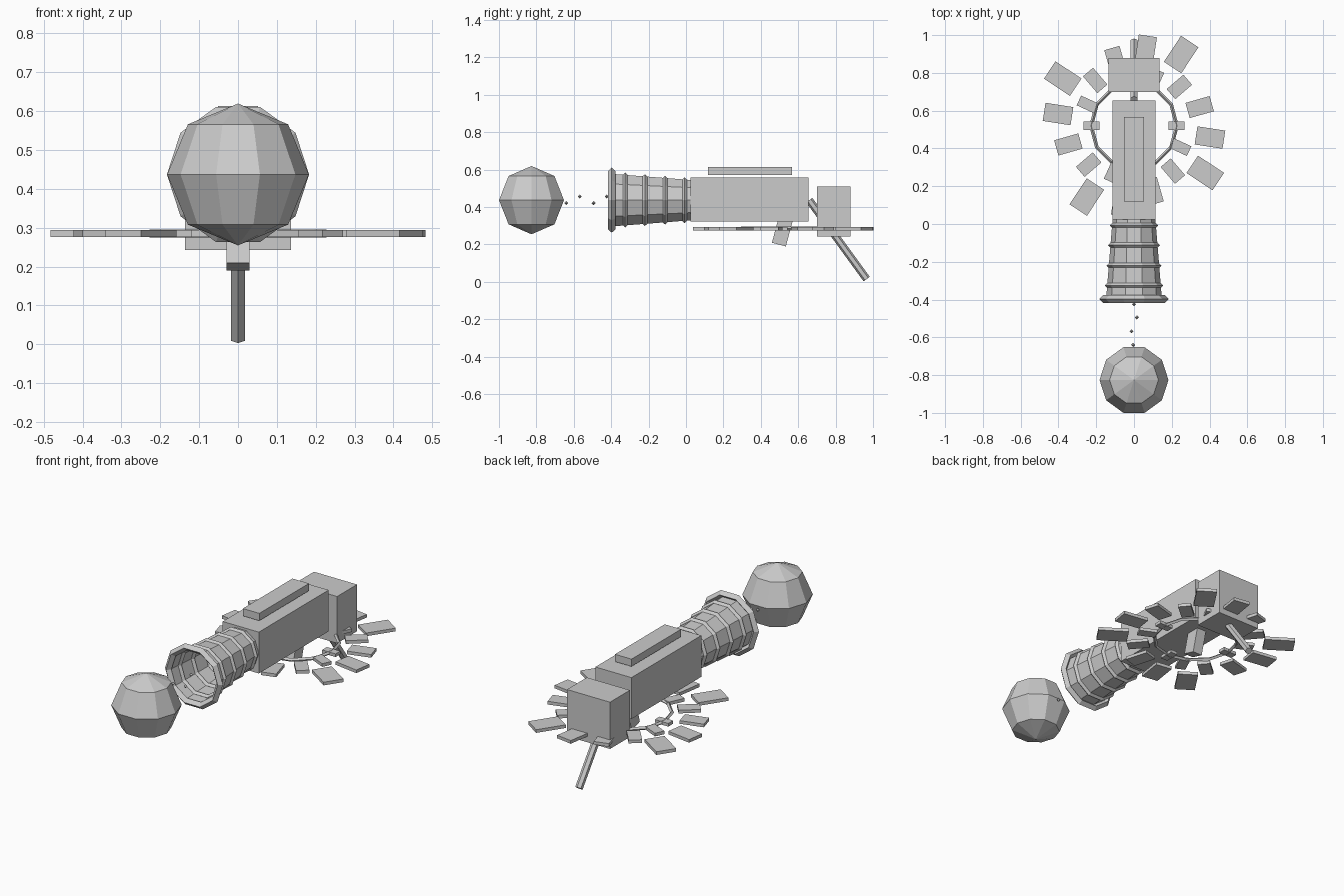
import bpy, bmesh, math
from mathutils import Matrix, Vector

if "Cube" in bpy.data.objects:
    bpy.data.objects.remove(bpy.data.objects["Cube"], do_unlink=True)

grey = bpy.data.materials.new("plain grey")
grey.use_nodes = True
grey.diffuse_color = (0.6, 0.6, 0.6, 1)
grey.node_tree.nodes["Principled BSDF"].inputs["Base Color"].default_value = (0.6, 0.6, 0.6, 1)

AXIS_Z = 0.437   # height of the barrel axis
DRUM_Y = 0.52    # centre of the plate fan
DRUM_Z = 0.285
ALONG_Y = Matrix.Rotation(math.pi / 2, 4, 'X')


def finish(bm, name, matrix):
    bmesh.ops.transform(bm, matrix=matrix, verts=bm.verts)
    bmesh.ops.recalc_face_normals(bm, faces=bm.faces)
    mesh = bpy.data.meshes.new(name)
    bm.to_mesh(mesh)
    bm.free()
    mesh.materials.append(grey)
    obj = bpy.data.objects.new(name, mesh)
    bpy.context.collection.objects.link(obj)
    return obj


def box(name, centre, size, rotation=Matrix()):
    bm = bmesh.new()
    bmesh.ops.create_cube(bm, size=1)
    return finish(bm, name, Matrix.Translation(centre) @ rotation @ Matrix.Diagonal((*size, 1)))


def lathe(name, profile, sides, matrix, closed=False, turn=0.0):
    """Spin (radius, height) points about local z, keeping flat facets."""
    bm = bmesh.new()
    rings = []
    for i in range(sides):
        a = turn + math.tau * i / sides
        rings.append([bm.verts.new((r * math.cos(a), r * math.sin(a), h)) for r, h in profile])
    count = len(profile)
    for i in range(sides):
        here, there = rings[i], rings[(i + 1) % sides]
        for j in range(count if closed else count - 1):
            k = (j + 1) % count
            bm.faces.new((here[j], there[j], there[k], here[k]))
    bmesh.ops.remove_doubles(bm, verts=bm.verts, dist=1e-5)
    return finish(bm, name, matrix)


def hoop(name, radius, thickness, sides, matrix):
    t = thickness
    section = [(radius + t, 0), (radius, t), (radius - t, 0), (radius, -t)]
    return lathe(name, section, sides, matrix, closed=True)


# Faceted ball in front of the muzzle
R = 0.1825
ball = [(R * math.sin(math.pi * i / 4), R * math.cos(math.pi * i / 4)) for i in range(5)]
lathe("ball", ball, 10, Matrix.Translation((0, -0.826, AXIS_Z)))

# Small sparks between ball and muzzle
for i, (x, y) in enumerate([(-0.005, -0.64), (-0.013, -0.568), (0.015, -0.494), (0, -0.424)]):
    z = 0.421 if i % 2 == 0 else 0.456
    lathe("spark", [(0, 0.011), (0.011, 0), (0, -0.011)], 4, Matrix.Translation((x, y, z)))

# Open flared barrel with hoops
axis = Matrix.Translation((0, 0, AXIS_Z)) @ ALONG_Y
lathe("barrel", [(0.148, 0.4), (0.113, -0.03)], 10, axis)
for y in (-0.325, -0.22, -0.112, -0.008):
    hoop("barrel_hoop", 0.115 - 0.081 * y, 0.013, 10, axis @ Matrix.Translation((0, 0, -y)))
hoop("muzzle_hoop", 0.163, 0.02, 10, axis @ Matrix.Translation((0, 0, 0.397)))

# Body, sight rail, rear block and trigger
box("body", (0, 0.34, 0.44), (0.228, 0.63, 0.236))
box("top_rail", (0, 0.342, 0.592), (0.104, 0.448, 0.042))
box("rear_block", (0, 0.79, 0.376), (0.272, 0.18, 0.267))
box("trigger", (0, 0.516, 0.272), (0.06, 0.077, 0.15), Matrix.Rotation(math.radians(-15), 4, 'X'))

# Sloping rear handle
top, bottom = Vector((0, 0.659, 0.437)), Vector((0, 0.966, 0.015))
slope = (bottom - top).to_track_quat('Z', 'Y').to_matrix().to_4x4()
length = (bottom - top).length
lathe("handle", [(0, 0), (0.0205, 0), (0.0205, length), (0, length)], 6,
      Matrix.Translation(top) @ slope, turn=math.pi / 2)

# Ring under the body with four spiralling arms of growing plates
centre = Matrix.Translation((0, DRUM_Y, DRUM_Z))
hoop("drum_ring", 0.227, 0.01, 12, centre)
for arm in range(4):
    for k in range(6):
        spin = Matrix.Rotation(math.radians(90 * arm - 24.7 * k), 4, 'Z')
        place = centre @ spin @ Vector((0.225 + 0.0455 * k, 0, 0))
        box("drum_plate", place, (0.085 + 0.016 * k, 0.043 + 0.0135 * k, 0.018), spin)
